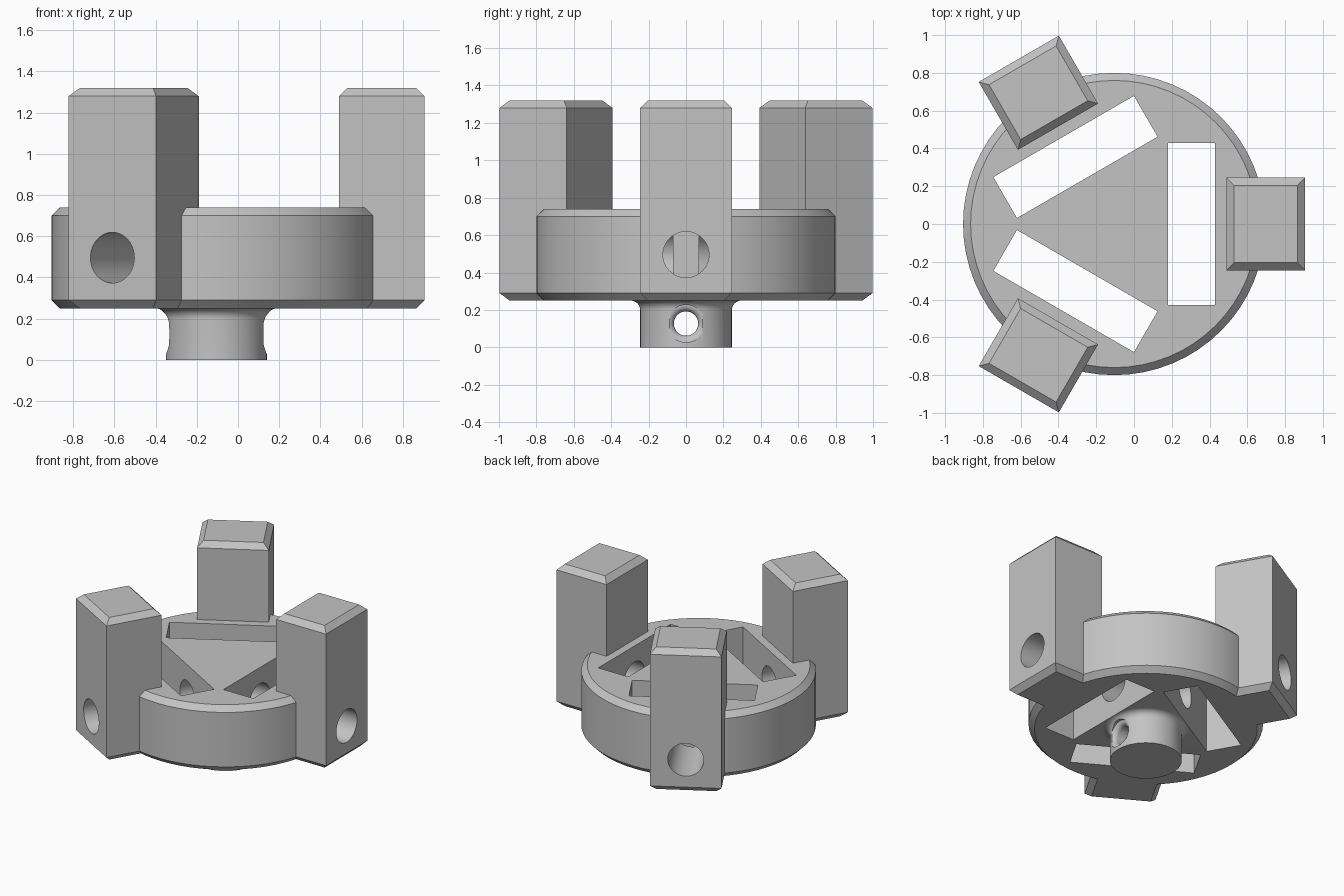
import bpy, bmesh, math
from mathutils import Matrix, Vector

if "Cube" in bpy.data.objects:
    bpy.data.objects.remove(bpy.data.objects["Cube"], do_unlink=True)

CX = -0.105          # axis of the hub
BASE, CH = 0.25, 0.04  # underside height and chamfer size
AXIS = Matrix.Translation((CX, 0, 0))
TURNS = [AXIS @ Matrix.Rotation(math.radians(a), 4, 'Z') for a in (0, 120, 240)]

grey = bpy.data.materials.new("plain_grey")
grey.use_nodes = True
colour = (0.55, 0.55, 0.55, 1)
grey.diffuse_color = colour
grey.node_tree.nodes["Principled BSDF"].inputs["Base Color"].default_value = colour


def make(name, bm, matrix, helper=True):
    bmesh.ops.recalc_face_normals(bm, faces=bm.faces)
    bm.transform(matrix)
    mesh = bpy.data.meshes.new(name)
    bm.to_mesh(mesh)
    bm.free()
    mesh.materials.append(grey)
    obj = bpy.data.objects.new(name, mesh)
    bpy.context.collection.objects.link(obj)
    obj.hide_render = helper
    return obj


def lathe(name, profile, matrix, steps=64, helper=True):
    """Closed solid turned around z from (radius, height) points."""
    bm = bmesh.new()
    rings = [[bm.verts.new((r * math.cos(i * math.tau / steps),
                            r * math.sin(i * math.tau / steps), z))
              for i in range(steps)] for r, z in profile]
    for low, high in zip(rings, rings[1:]):
        for i in range(steps):
            j = (i + 1) % steps
            bm.faces.new((low[i], low[j], high[j], high[i]))
    bm.faces.new(rings[0])
    bm.faces.new(rings[-1])
    return make(name, bm, matrix, helper)


def box(name, low, high, matrix, chamfer=0):
    """Box whose top and bottom rims can be chamfered."""
    bm = bmesh.new()
    low, high = Vector(low), Vector(high)
    bmesh.ops.create_cube(bm, size=1)
    bmesh.ops.scale(bm, vec=high - low, verts=bm.verts)
    bmesh.ops.translate(bm, vec=(low + high) / 2, verts=bm.verts)
    if chamfer:
        rims = [e for e in bm.edges if abs(e.verts[0].co.z - e.verts[1].co.z) < 0.001]
        bmesh.ops.bevel(bm, geom=rims, offset=chamfer, segments=1, affect='EDGES')
    return make(name, bm, matrix)


# Chamfered disc
body = lathe("jaw_hub", [(0.8 - CH, BASE), (0.8, BASE + CH), (0.8, 0.70), (0.8 - CH, 0.74)],
             AXIS, helper=False)

# Stem with a fillet flowing into the disc
fillet = [(0.295 - 0.05 * math.cos(t), 0.2 + 0.05 * math.sin(t))
          for t in (i * math.pi / 16 for i in range(9))]
joins = [lathe("stem", [(0.245, 0)] + fillet + [(0.295, 0.3)], AXIS)]

# Cross hole through the stem, flared at both mouths
flare = [(0.1 - 0.035 * math.cos(t), 0.195 + 0.035 * math.sin(t))
         for t in (i * math.pi / 12 for i in range(7))]
half = flare + [(0.1, 0.4)]
profile = [(r, -x) for r, x in reversed(half)] + half
along_x = Matrix.Rotation(math.pi / 2, 4, 'Y')
cuts = [lathe("stem_hole", profile, AXIS @ Matrix.Translation((0, 0, 0.127)) @ along_x, 48)]

# Three jaws, each with a slot and a radial bore
for turn in TURNS:
    joins.append(box("jaw", (0.595, -0.245, BASE), (1.01, 0.245, 1.32), turn, CH))
    cuts.append(box("slot", (0.285, -0.43, 0.2), (0.535, 0.43, 0.9), turn))
    cuts.append(lathe("bore", [(0.123, 0.04), (0.123, 1.2)],
                      turn @ Matrix.Translation((0, 0, 0.496)) @ along_x, 48))

# Join the solids, then cut the openings
for operation, parts in (('UNION', joins), ('DIFFERENCE', cuts)):
    for part in parts:
        mod = body.modifiers.new(part.name, 'BOOLEAN')
        mod.operation, mod.solver, mod.object = operation, 'EXACT', part
bpy.context.view_layer.update()
result = bpy.data.meshes.new_from_object(
    body.evaluated_get(bpy.context.evaluated_depsgraph_get()))
body.modifiers.clear()
body.data = result
for part in joins + cuts:
    bpy.data.objects.remove(part, do_unlink=True)

bpy.ops.object.select_all(action='DESELECT')
body.select_set(True)
bpy.context.view_layer.objects.active = body
bpy.ops.object.shade_smooth_by_angle(angle=math.radians(30))
